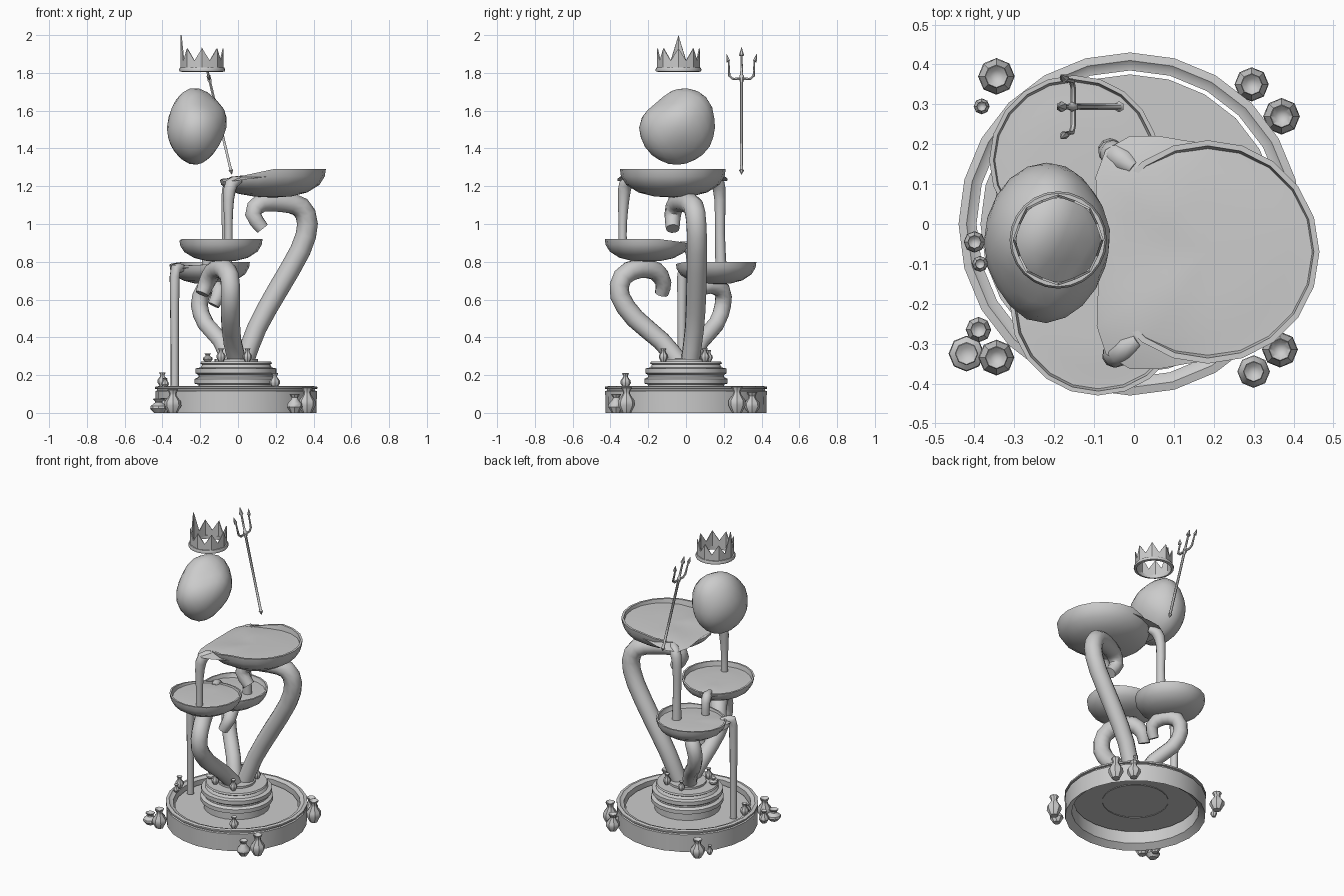
import bpy, bmesh, math
from math import sin, cos, pi, radians
from mathutils import Vector

if "Cube" in bpy.data.objects:
    bpy.data.objects.remove(bpy.data.objects["Cube"])


def finish(name, bm, angle=40):
    me = bpy.data.meshes.new(name)
    bm.normal_update()
    bm.to_mesh(me)
    bm.free()
    ob = bpy.data.objects.new(name, me)
    bpy.context.collection.objects.link(ob)
    smooth(ob, angle)
    return ob


def smooth(ob, angle=40):
    bpy.ops.object.select_all(action='DESELECT')
    ob.select_set(True)
    bpy.context.view_layer.objects.active = ob
    bpy.ops.object.shade_smooth_by_angle(angle=radians(angle))


def lathe(name, profile, centre, sides=24, warp=None, angle=40):
    """Revolve (radius, z) pairs; warp may shift each local point."""
    bm = bmesh.new()
    rings = []
    for r, z in profile:
        ring = []
        for i in range(sides if r > 0 else 1):
            a = 2 * pi * i / sides
            p = Vector((r * cos(a), r * sin(a), z))
            if warp:
                p = warp(p)
            ring.append(bm.verts.new(p + Vector(centre)))
        rings.append(ring)
    for lo, hi in zip(rings, rings[1:]):
        for i in range(sides):
            j = (i + 1) % sides
            quad = [lo[i % len(lo)], lo[j % len(lo)], hi[j % len(hi)], hi[i % len(hi)]]
            bm.faces.new(list(dict.fromkeys(quad)))
    return finish(name, bm, angle)


def tube(name, pts, radii, steps=2, sides_res=3):
    """Round tube along a Catmull-Rom path with changing radius."""
    P = [Vector((*p, r)) for p, r in zip(pts, radii)]
    P = [2 * P[0] - P[1]] + P + [2 * P[-1] - P[-2]]
    out = []
    for k in range(1, len(P) - 2):
        a, b, c, d = P[k - 1:k + 3]
        for s in range(steps):
            t = s / steps
            out.append(0.5 * (2 * b + (c - a) * t + (2 * a - 5 * b + 4 * c - d) * t * t
                              + (3 * b - a - 3 * c + d) * t ** 3))
    out.append(P[-2])
    cu = bpy.data.curves.new(name, 'CURVE')
    cu.dimensions = '3D'
    cu.bevel_depth = 1
    cu.bevel_resolution = sides_res
    cu.use_fill_caps = True
    sp = cu.splines.new('POLY')
    sp.points.add(len(out) - 1)
    for q, p in zip(sp.points, out):
        q.co = (p[0], p[1], p[2], 1)
        q.radius = max(p[3], 0.001)
    ob = bpy.data.objects.new(name, cu)
    bpy.context.collection.objects.link(ob)
    bpy.ops.object.select_all(action='DESELECT')
    ob.select_set(True)
    bpy.context.view_layer.objects.active = ob
    bpy.ops.object.convert(target='MESH')
    smooth(bpy.context.object, 50)


C = (-0.01, 0, 0)
# round basin wall, hollow underneath, with its pool surface
lathe("basin_wall", [(.385, .03), (.425, 0), (.428, .115), (.418, .118), (.418, .126), (.43, .128),
                     (.43, .138), (.41, .142), (.4, .134), (.385, .132), (.385, .03)], C)
lathe("pool_water", [(.375, .105), (.2, .105), (0, .105)], C)
# stepped pedestal
lathe("pedestal", [(.2, .1), (.2, .15), (.22, .155), (.22, .18), (.2, .19), (.2, .2), (.215, .21),
                   (.215, .235), (.19, .24), (.18, .255), (.19, .262), (.185, .272), (.115, .272),
                   (.115, .285), (0, .29)], C)

# three bowls; the first rim dips towards its spilling side
BOWL = [(0, 0), (.35, .04), (.65, .18), (.88, .45), (.98, .75), (1, 1), (.95, 1), (.92, .72), (.7, .4), (0, .3)]


def bowl(name, centre, r, z0, z1, dip=0, ang=pi):
    def warp(p):
        side = max(0, (p.x * cos(ang) + p.y * sin(ang)) / r)
        return p - Vector((0, 0, dip * side * p.z / (z1 - z0)))
    lathe(name, [(r * a, (z1 - z0) * b) for a, b in BOWL], (*centre, z0), 20, warp)


def water(name, centre, r, z, spills, width, reach, sag, slope=0, height=.012):
    """Water disc whose edge pushes out and sags at each spill angle."""
    def warp(p):
        a, q = math.atan2(p.y, p.x), p.xy.length / r
        b = sum(math.exp(-((((a - s + pi) % (2 * pi)) - pi) / width) ** 2) for s in spills)
        k = 1 + b * reach / r * q
        return Vector((p.x * k, p.y * k, p.z + slope * p.x / r - sag * b * q ** 6 + height * b * q * q))
    lathe(name, [(r, 0), (r * .93, .0), (r * .75, .004), (r * .4, .006), (0, .006)], (*centre, z), 32, warp)


A, B, D = (.185, -.07), (-.09, -.21), (-.15, .16)
bowl("top_bowl", A, .28, 1.14, 1.29, .06)
bowl("front_bowl", B, .22, .80, .92, .025, radians(108))
bowl("back_bowl", D, .213, .68, .80, .02, radians(223))
water("top_bowl_water", A, .268, 1.255, [radians(133), radians(228)], .42, .095, .04, .015, .02)
water("front_bowl_water", B, .205, .89, [radians(108)], .3, .03, .02)
water("back_bowl_water", D, .2, .77, [radians(223)], .3, .05, .02)

# falling streams
tube("stream_top_to_front", [(.01, -.29, 1.235), (-.035, -.32, 1.21), (-.05, -.33, 1.13), (-.05, -.335, 1.0),
                             (-.05, -.335, .89)], [.02, .035, .03, .022, .022])
tube("stream_top_to_back", [(0, .14, 1.235), (-.04, .17, 1.21), (-.06, .18, 1.13), (-.06, .18, .95),
                            (-.06, .185, .77)], [.02, .035, .03, .026, .03])
tube("stream_front_to_back", [(-.14, -.05, .885), (-.155, .0, .88), (-.163, .025, .85), (-.165, .03, .77)],
     [.018, .03, .028, .025])
tube("stream_back_to_pool", [(-.28, .035, .765), (-.32, -.005, .765), (-.335, -.02, .72), (-.335, -.022, .4),
                             (-.335, -.022, .11)], [.015, .028, .027, .022, .022])

# curling supports under the bowls
tube("top_bowl_support", [(.03, .02, .26), (.1, .045, .45), (.21, .055, .65), (.33, .058, .86), (.368, .055, 1.0),
                          (.33, .04, 1.09), (.23, .0, 1.115), (.12, -.05, 1.11), (.08, -.07, 1.05),
                          (.13, -.07, .975)], [.05, .052, .055, .055, .055, .056, .054, .05, .044, .036])
tube("front_bowl_support", [(0, -.03, .26), (-.03, -.13, .38), (-.04, -.27, .5), (-.04, -.35, .62),
                            (-.045, -.335, .72), (-.08, -.25, .765), (-.13, -.16, .75), (-.165, -.12, .69),
                            (-.19, -.13, .63)], [.05, .05, .052, .052, .052, .054, .05, .044, .036])
tube("back_bowl_support", [(-.04, .02, .26), (-.09, .08, .38), (-.17, .16, .47), (-.205, .195, .57),
                           (-.18, .19, .65), (-.13, .12, .675), (-.1, .05, .64), (-.13, .03, .57)],
     [.045, .045, .045, .045, .046, .045, .04, .032])

# lumpy floating boulder
bm = bmesh.new()
bmesh.ops.create_icosphere(bm, subdivisions=3, radius=1)
LUMPS = [((-.3, .1, 1), .07, 6), ((.9, .1, .4), .1, 8), ((.2, .7, .8), .12, 8), ((.8, .2, -.75), -.12, 5),
         ((-.8, .3, -.7), -.03, 5), ((.1, -.6, .8), -.14, 6), ((.7, -.3, .85), -.1, 8),
         ((-.9, -.2, -.1), .03, 6), ((-.2, -1, .05), .04, 8), ((-.9, -.6, .5), -.08, 8)]
for v in bm.verts:
    n = v.co.normalized()
    k = 1 + sum(s * max(0, n.dot(Vector(d).normalized())) ** p for d, s, p in LUMPS)
    v.co = Vector((-.22, -.045, 1.51)) + Vector((n.x * .155, n.y * .198, n.z * .2)) * k
finish("boulder", bm, 50)

# crown: ring plus pointed wall, one point taller
K = Vector((-.19, -.04, 0))
lathe("crown_ring", [(.105, 1.805), (.12, 1.808), (.122, 1.818), (.117, 1.828), (.105, 1.828), (.105, 1.805)], K)
bm = bmesh.new()
N = 16
cols = []
for i in range(N):
    a = 2 * pi * i / N
    top = 1.865 if i % 2 else (2.0 if i == N // 2 else 1.93)
    cols.append([[bm.verts.new(K + Vector((r * cos(a), r * sin(a), z))) for z in (1.82, top)]
                 for r in (.108 + .006 * (i % 2 == 0), .102 + .006 * (i % 2 == 0))])
for i in range(N):
    (o, n), (p, q) = cols[i], cols[(i + 1) % N]
    bm.faces.new((o[0], p[0], p[1], o[1]))
    bm.faces.new((q[0], n[0], n[1], q[1]))
    bm.faces.new((o[1], p[1], q[1], n[1]))
finish("crown_points", bm, 20)


# trident: leaning shaft, curved side prongs, barbed tips
def lean(y, z):
    return (-.033 - .237 * (z - 1.265), .294 + y, z)


def rod(name, path, radii):
    tube(name, [lean(*p) for p in path], radii, 1, 1)


rod("trident_shaft", [(0, 1.262), (0, 1.285), (0, 1.29), (0, 1.75), (0, 1.76), (0, 1.785), (0, 1.79), (0, 1.89),
                      (0, 1.892), (0, 1.935)], [.001, .014, .008, .008, .012, .012, .007, .006, .014, .001])
for side, label in ((-1, "left"), (1, "right")):
    rod("trident_prong_" + label, [(0, 1.77), (side * .045, 1.768), (side * .065, 1.785), (side * .068, 1.86),
                                   (side * .071, 1.862), (side * .08, 1.9)],
        [.007, .007, .007, .005, .012, .001])

# little jars: x, y, z, radius, height
JARS = [(-.345, .37, 0, .046, .12), (-.382, .295, 0, .02, .06), (.295, .35, 0, .043, .11), (.37, .27, 0, .046, .14),
        (-.39, -.265, 0, .032, .08), (-.42, -.325, 0, .045, .075), (-.345, -.335, 0, .045, .125),
        (.3, -.37, 0, .041, .1), (.366, -.315, 0, .045, .135), (-.4, -.045, .14, .027, .075),
        (-.386, -.1, .136, .02, .05), (.195, -.32, .135, .028, .075), (-.16, -.06, .27, .026, .045),
        (-.09, -.11, .272, .024, .07), (.05, -.12, .272, .024, .07), (.07, .1, .272, .024, .07),
        (-.05, .12, .272, .022, .06)]
SHAPE = [(0, 0), (.55, 0), (.6, .04), (1, .3), (.95, .48), (.45, .72), (.42, .82), (.65, .97), (.6, 1), (.35, .9), (0, .85)]
for n, (x, y, z, r, h) in enumerate(JARS):
    lathe(f"jar_{n + 1}", [(r * a, h * b) for a, b in SHAPE], (x, y, z), 8, angle=35)
